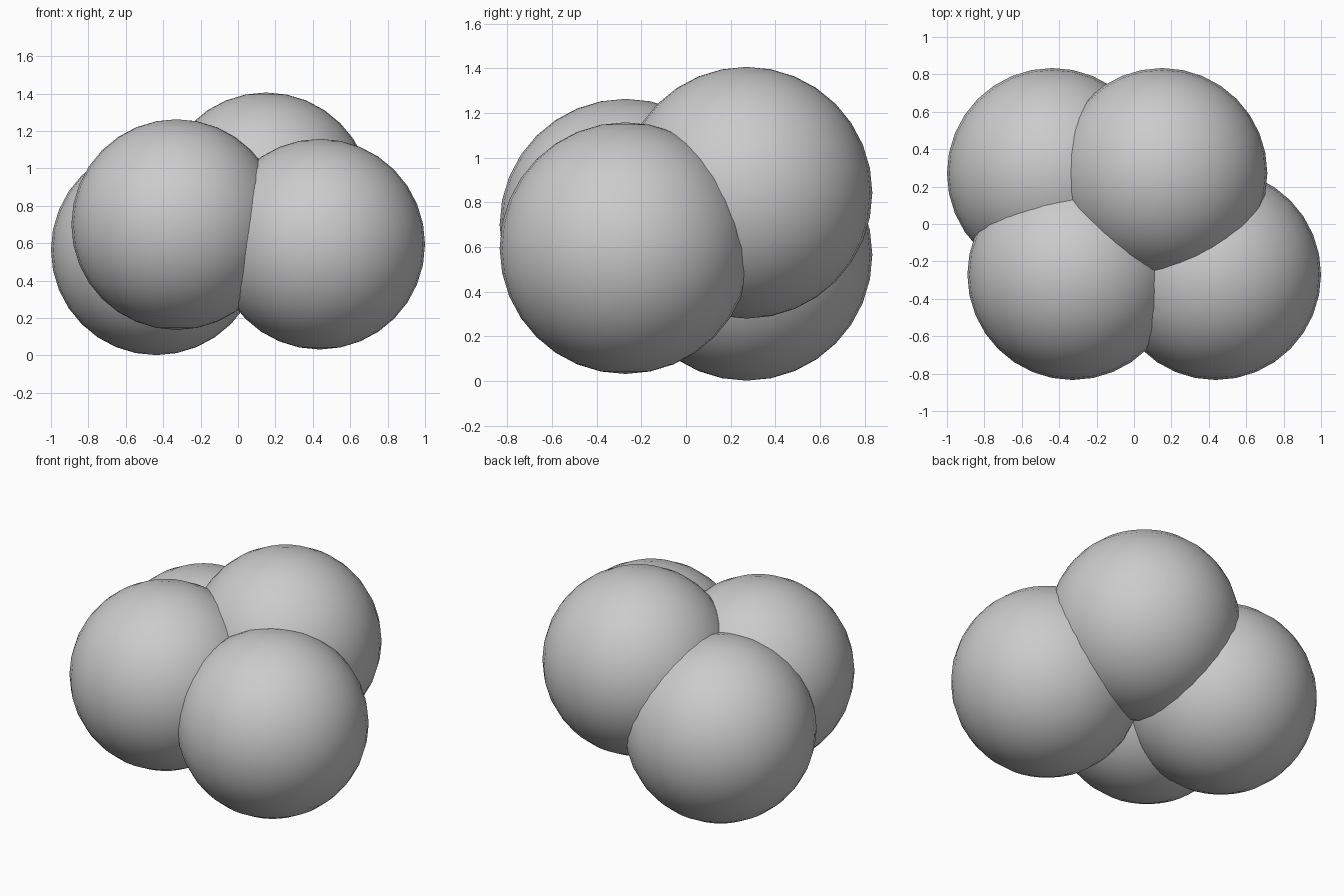
import bpy

if "Cube" in bpy.data.objects:
    bpy.data.objects.remove(bpy.data.objects["Cube"])

RADIUS = 0.563

# Four equal overlapping balls: name -> centre
balls = {
    "front_left_ball": (-0.328, -0.271, 0.700),
    "front_right_ball": (0.437, -0.271, 0.595),
    "back_left_ball": (-0.437, 0.271, 0.565),
    "back_right_ball": (0.150, 0.271, 0.843),
}


def add_ball(name, centre):
    bpy.ops.mesh.primitive_uv_sphere_add(
        segments=32, ring_count=16, radius=RADIUS, location=centre)
    ball = bpy.context.object
    ball.name = name
    bpy.ops.object.shade_smooth()


for name, centre in balls.items():
    add_ball(name, centre)
